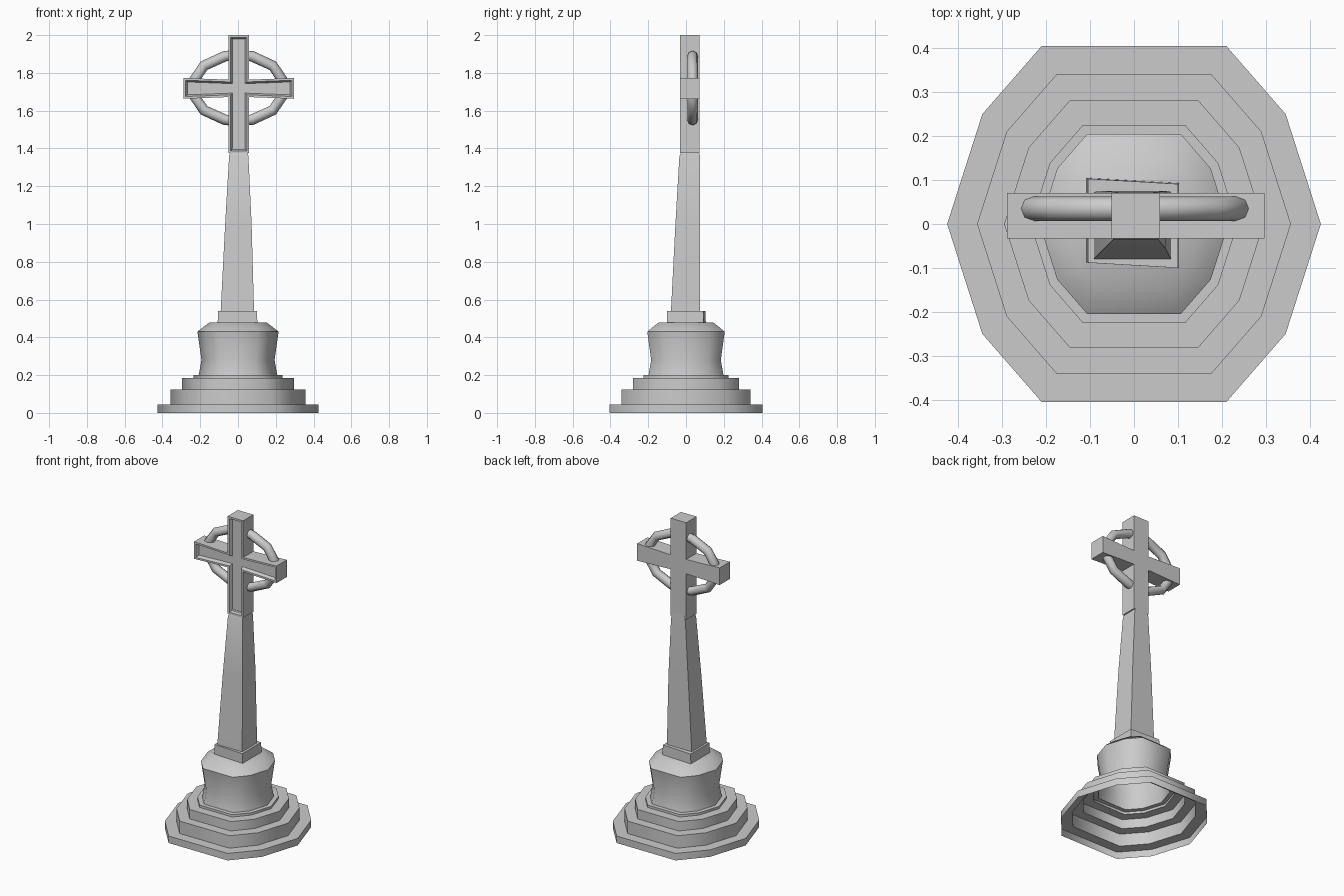
import bpy, bmesh, math
from mathutils import Vector

if "Cube" in bpy.data.objects:
    bpy.data.objects.remove(bpy.data.objects["Cube"])


def loft(name, rings, cap_start=True, cap_end=True, angle=35):
    """Skin a list of equal-length point rings into one mesh object."""
    bm = bmesh.new()
    vs = [[bm.verts.new(p) for p in r] for r in rings]
    n = len(rings[0])
    for a, b in zip(vs, vs[1:]):
        for i in range(n):
            j = (i + 1) % n
            bm.faces.new((a[i], a[j], b[j], b[i]))
    if cap_start:
        bm.faces.new(vs[0][::-1])
    if cap_end:
        bm.faces.new(vs[-1])
    bmesh.ops.recalc_face_normals(bm, faces=bm.faces[:])
    me = bpy.data.meshes.new(name)
    bm.to_mesh(me)
    bm.free()
    ob = bpy.data.objects.new(name, me)
    bpy.context.collection.objects.link(ob)
    bpy.ops.object.select_all(action='DESELECT')
    ob.select_set(True)
    bpy.context.view_layer.objects.active = ob
    bpy.ops.object.shade_smooth_by_angle(angle=math.radians(angle))
    return ob


def decagon(s, z):
    q = [(.425, 0), (.345, .25), (.21, .405), (-.21, .405), (-.345, .25),
         (-.425, 0), (-.345, -.25), (-.21, -.405), (.21, -.405), (.345, -.25)]
    return [(x * s, y * s, z) for x, y in q]


def rect(x0, x1, y0, y1, z, skew=0):
    return [(x0, y0 + skew, z), (x1, y0 - skew, z),
            (x1, y1 - skew, z), (x0, y1 + skew, z)]


# Stepped base and waisted pedestal, one shell open underneath
profile = [(1, 0), (1, .045), (.84, .045), (.84, .125), (.695, .125),
           (.695, .185), (.555, .185), (.555, .2), (.49, .2),
           (.455, .28), (.506, .43), (.36, .478)]
loft("stepped_base", [decagon(s, z) for s, z in profile], cap_start=False, angle=50)

# Slightly skewed plinth block
loft("plinth", [rect(-.108, .103, -.094, .099, .47, .006),
                rect(-.105, .1, -.094, .097, .54, .006)])

# Tapered shaft
loft("shaft", [rect(-.092, .085, -.08, .073, .53),
               rect(-.068, .072, -.056, .075, 1.0),
               rect(-.047, .055, -.035, .073, 1.36),
               rect(-.036, .044, -.015, .071, 1.4)])


# Cross head with a recessed front panel
def cross(d, y):
    w, e, h, f = .055 - d, .293 - d, .046 - d, .055 - d
    cx, cz, top, bot = .004, 1.718, 2.0 - d, 1.375 + d
    q = [(w, bot), (w, cz - h), (e, cz - f), (e, cz + f), (w, cz + h), (w, top)]
    q += [(-x, z) for x, z in reversed(q)]
    return [(x + cx, y, z) for x, z in q]


loft("cross_head", [cross(0, .071), cross(0, -.033),
                    cross(.012, -.033), cross(.021, -.012)])

# Faceted ring, one half either side of the post
half = [(.03, 1.892), (.072, 1.888), (.182, 1.838), (.232, 1.765),
        (.232, 1.675), (.182, 1.602), (.072, 1.552), (.03, 1.548)]
for side, label in ((1, "right"), (-1, "left")):
    path = [Vector((side * x + .002, .035, z)) for x, z in half]
    rings = []
    for i, p in enumerate(path):
        t = (path[min(i + 1, len(path) - 1)] - path[max(i - 1, 0)]).normalized()
        out = Vector((-t.z, 0, t.x))
        rings.append([p + (out * math.cos(a) + Vector((0, 1, 0)) * math.sin(a)) * .028
                      for a in (math.tau * k / 8 for k in range(8))])
    loft("ring_" + label, rings, angle=50)
